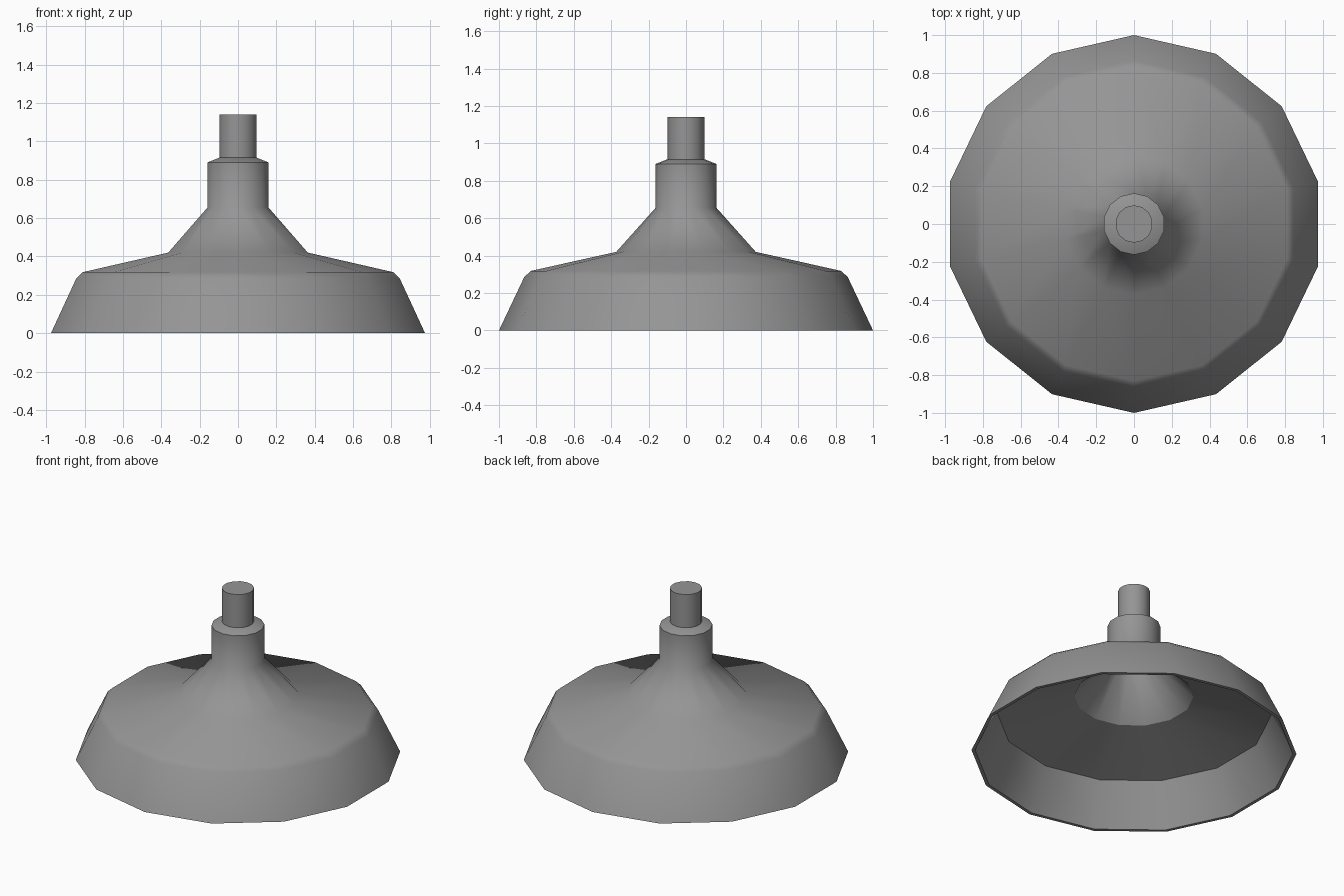
import bpy, bmesh, math

SIDES = 14

cube = bpy.data.objects.get("Cube")
if cube:
    bpy.data.objects.remove(cube, do_unlink=True)

grey = bpy.data.materials.new("grey_metal")
grey.use_nodes = True
grey.diffuse_color = (0.3, 0.3, 0.3, 1)
grey.node_tree.nodes["Principled BSDF"].inputs["Base Color"].default_value = (0.3, 0.3, 0.3, 1)


def lathe(name, profile, sharp_rings=()):
    """Revolve (radius, height) points, with a corner on the y axis."""
    bm = bmesh.new()
    rings = []
    for r, z in profile:
        if r == 0:
            rings.append([bm.verts.new((0, 0, z))] * SIDES)
            continue
        angles = [math.pi / 2 + math.tau * i / SIDES for i in range(SIDES)]
        rings.append([bm.verts.new((r * math.cos(a), r * math.sin(a), z)) for a in angles])
    for a, b in zip(rings, rings[1:]):
        for i in range(SIDES):
            j = (i + 1) % SIDES
            corners = list(dict.fromkeys((a[i], a[j], b[j], b[i])))
            bm.faces.new(corners)
    bmesh.ops.recalc_face_normals(bm, faces=bm.faces)
    mesh = bpy.data.meshes.new(name)
    bm.to_mesh(mesh)
    bm.free()
    mesh.materials.append(grey)
    obj = bpy.data.objects.new(name, mesh)
    bpy.context.collection.objects.link(obj)

    # Smooth sides, crisp corners
    bpy.ops.object.select_all(action="DESELECT")
    obj.select_set(True)
    bpy.context.view_layer.objects.active = obj
    bpy.ops.object.shade_smooth_by_angle(angle=math.radians(50))
    heights = [profile[k][1] for k in sharp_rings]
    for edge in mesh.edges:
        za, zb = (mesh.vertices[v].co.z for v in edge.vertices)
        if abs(za - zb) < 1e-5 and any(abs(za - h) < 1e-5 for h in heights):
            edge.use_edge_sharp = True
    return obj


# Shade: outer skin from the collar down to the rim, then the inner skin back up
outer = [(0, 0.915), (0.1, 0.915), (0.163, 0.89), (0.163, 0.655), (0.373, 0.42),
         (0.83, 0.318), (0.865, 0.285), (1.0, 0)]
inner = [(0.978, 0), (0.845, 0.275), (0.367, 0.397), (0.145, 0.645), (0.145, 0.87), (0, 0.87)]
first = len(outer)
lathe("lamp_shade", outer + inner, sharp_rings=(first + 1, first + 2))

# Stem: plain rod standing on the collar
lathe("stem", [(0, 0.9), (0.099, 0.9), (0.099, 1.14), (0, 1.14)])
